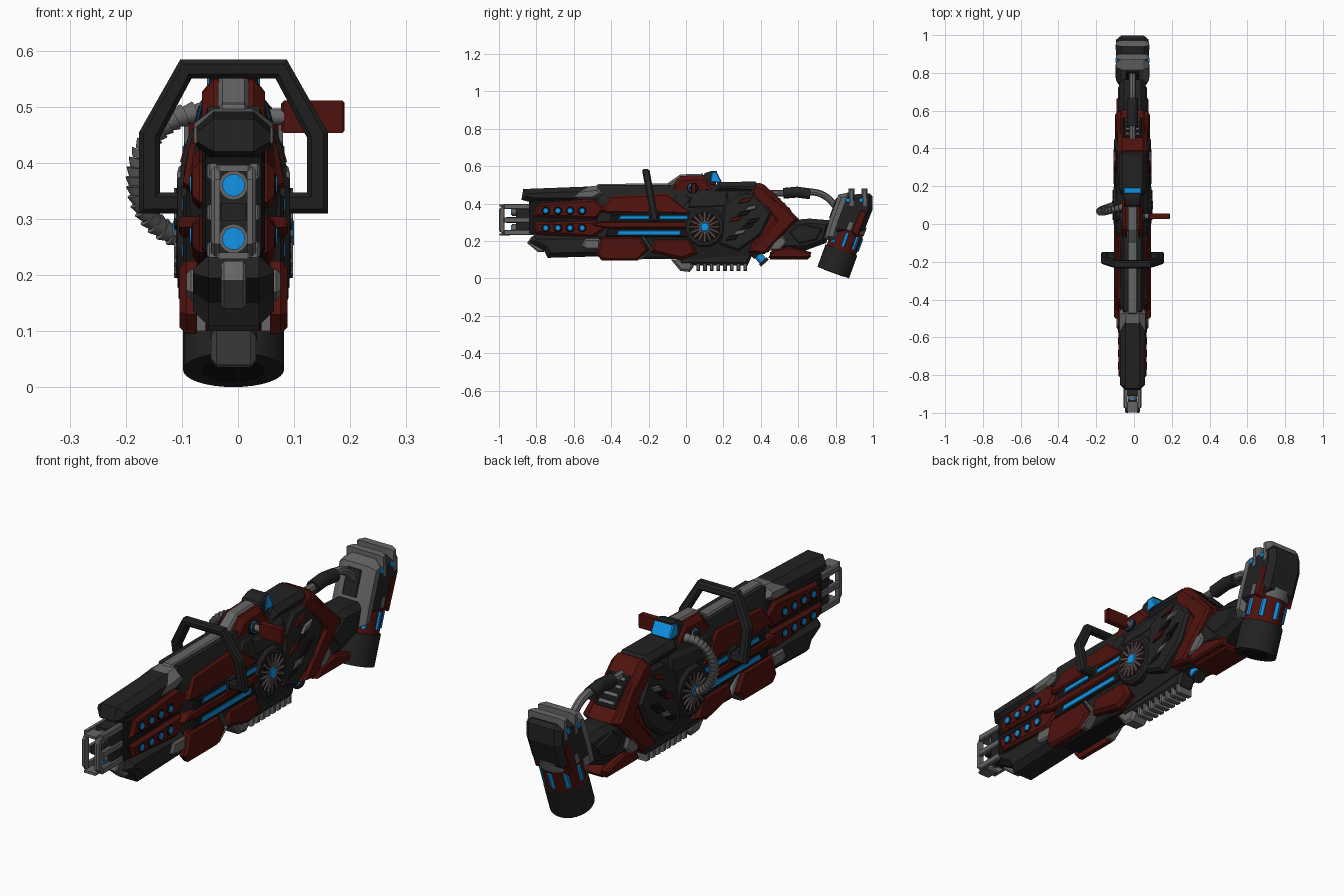
import bpy, bmesh
from math import sin, cos, pi
from mathutils import Vector, Matrix

CX = -0.008  # the weapon's centre plane


def material(name, col):
    m = bpy.data.materials.new(name)
    m.diffuse_color = (*col, 1)
    return m


DARK = material("dark_metal", (0.016, 0.016, 0.016))
BLACK = material("black_recess", (0.007, 0.007, 0.007))
GREY = material("steel", (0.13, 0.13, 0.13))
RED = material("red_paint", (0.08, 0.006, 0.004))
BLUE = material("blue_glow", (0.005, 0.3, 0.8))


def finish(bm, name, mat, smooth=False):
    bmesh.ops.recalc_face_normals(bm, faces=bm.faces)
    me = bpy.data.meshes.new(name)
    bm.to_mesh(me)
    bm.free()
    me.materials.append(mat)
    ob = bpy.data.objects.new(name, me)
    bpy.context.collection.objects.link(ob)
    ob.location.x = CX
    if smooth:
        bpy.ops.object.select_all(action='DESELECT')
        ob.select_set(True)
        bpy.context.view_layer.objects.active = ob
        bpy.ops.object.shade_smooth_by_angle(angle=0.7)
    return ob


def inset(pts, d):
    """Shrink a (y, z) polygon by d with mitred corners."""
    n = len(pts)
    P = [Vector(p) for p in pts]
    area = sum(P[i].x * P[(i + 1) % n].y - P[(i + 1) % n].x * P[i].y for i in range(n))
    s = 1 if area > 0 else -1
    out = []
    for i in range(n):
        a, b = (P[i] - P[i - 1]).normalized(), (P[(i + 1) % n] - P[i]).normalized()
        na, nb = Vector((-a.y, a.x)) * s, Vector((-b.y, b.x)) * s
        out.append(P[i] + (na + nb) * d / max(1 + na.dot(nb), 0.5))
    return out


def prism(name, pts, layers, mat, mirror=False):
    """Loft a side profile through (x, inset) layers; the receiver flanks lean in towards the top."""
    bm = bmesh.new()
    n = len(pts)
    for s in ((1, -1) if mirror else (1,)):
        rings = []
        for x, d in layers:
            lean = lambda p: 1 - 2.6 * max(0, p[1] - 0.38) if mirror and -0.5 < p[0] < 0.62 else 1
            rings.append([bm.verts.new((s * x * lean(p), p[0], p[1])) for p in inset(pts, d)])
        bm.faces.new(rings[0])
        bm.faces.new(rings[-1])
        for a, b in zip(rings, rings[1:]):
            for i in range(n):
                j = (i + 1) % n
                bm.faces.new((a[i], a[j], b[j], b[i]))
    return finish(bm, name, mat)


def slab(name, pts, w1, w2, d, mat):
    """Centred block: half width w1 at its outline, w2 on its inset side faces."""
    return prism(name, pts, [(-w2, d), (-w1, 0), (w1, 0), (w2, d)], mat)


def plate(name, pts, x0, x1, mat, d=0.008):
    """Bevelled plate on both flanks."""
    return prism(name, pts, [(x0, 0), (x1 - d, 0), (x1, d)], mat, True)


def rect(y0, y1, z0, z1):
    return [(y0, z0), (y1, z0), (y1, z1), (y0, z1)]


def ngon(y, z, r, n):
    return [(y + r * cos((i + .5) * 2 * pi / n), z + r * sin((i + .5) * 2 * pi / n)) for i in range(n)]


def rods(name, ends, r, mat, seg=20, r2=None):
    """One object made of cylinders between pairs of points."""
    bm = bmesh.new()
    for a, b in ends:
        a, b = Vector(a), Vector(b)
        d = b - a
        M = Matrix.Translation((a + b) / 2) @ d.to_track_quat('Z', 'Y').to_matrix().to_4x4()
        bmesh.ops.create_cone(bm, cap_ends=True, segments=seg, radius1=r, radius2=r2 or r, depth=d.length, matrix=M)
    return finish(bm, name, mat, True)


def tube(name, pts, r, mat):
    cu = bpy.data.curves.new(name, 'CURVE')
    cu.dimensions = '3D'
    cu.bevel_depth, cu.bevel_resolution, cu.use_fill_caps = r, 2, True
    sp = cu.splines.new('NURBS')
    sp.points.add(len(pts) - 1)
    for q, p in zip(sp.points, pts):
        q.co = (*p, 1)
    sp.use_endpoint_u = True
    cu.materials.append(mat)
    ob = bpy.data.objects.new(name, cu)
    bpy.context.collection.objects.link(ob)
    ob.location.x = CX
    bpy.ops.object.select_all(action='DESELECT')
    ob.select_set(True)
    bpy.context.view_layer.objects.active = ob
    bpy.ops.object.convert(target='MESH')
    bpy.ops.object.shade_smooth_by_angle(angle=0.7)


# Muzzle: recessed twin barrels inside an open frame of rails, posts and caps
slab("muzzle_block", rect(-0.91, -0.5, 0.235, 0.395), 0.034, 0.04, 0.01, DARK)
for z in (0.265, 0.36):
    rods("barrel", [((0, -0.93, z), (0, -0.8, z))], 0.026, GREY)
    rods("barrel_glow", [((0, -0.935, z), (0, -0.92, z))], 0.02, BLUE)
    slab("muzzle_cap", rect(-0.998, -0.94, z + (0.025 if z > 0.3 else -0.036), z + (0.036 if z > 0.3 else -0.025)),
         0.026, 0.03, 0.003, GREY)
for z in (0.245, 0.312, 0.385):
    plate("muzzle_rail", rect(-0.975, -0.78, z - 0.014, z + 0.014), 0.03, 0.047, GREY, 0.004)
plate("muzzle_post", [(-1.0, 0.255), (-1.0, 0.37), (-0.97, 0.397), (-0.97, 0.23)], 0.024, 0.04, GREY, 0.006)
slab("muzzle_bridge", rect(-0.96, -0.9, 0.297, 0.328), 0.022, 0.026, 0.003, DARK)

# Front shroud
slab("front_core", [(-0.84, 0.24), (-0.84, 0.41), (-0.45, 0.44), (-0.45, 0.2)], 0.05, 0.056, 0.01, BLACK)
slab("top_shroud", [(-0.88, 0.42), (-0.87, 0.478), (-0.5, 0.492), (-0.45, 0.44), (-0.6, 0.405), (-0.82, 0.405)],
     0.036, 0.066, 0.025, DARK)
slab("shroud_saddle", [(-0.64, 0.42), (-0.58, 0.485), (-0.47, 0.497), (-0.42, 0.45), (-0.5, 0.41)], 0.035, 0.07, 0.025, GREY)
plate("upper_barrel_guard", [(-0.82, 0.33), (-0.79, 0.4), (-0.5, 0.425), (-0.43, 0.38), (-0.48, 0.318)], 0.045, 0.073, RED, 0.012)
plate("lower_barrel_guard", [(-0.8, 0.24), (-0.82, 0.3), (-0.48, 0.308), (-0.42, 0.27), (-0.5, 0.22)], 0.045, 0.073, RED, 0.012)
for i in range(4):
    for z in (0.27, 0.362):
        y = -0.75 + 0.065 * i
        plate("vent_ring", ngon(y, z, 0.022, 16), 0.06, 0.076, BLACK, 0.003)
        plate("vent_light", ngon(y, z, 0.015, 16), 0.06, 0.078, BLUE, 0.002)
slab("lower_nose", [(-0.84, 0.195), (-0.81, 0.235), (-0.45, 0.235), (-0.4, 0.12), (-0.74, 0.11), (-0.76, 0.15)],
     0.045, 0.072, 0.025, DARK)
slab("nose_tip", [(-0.85, 0.19), (-0.825, 0.225), (-0.76, 0.22), (-0.76, 0.14), (-0.79, 0.14)], 0.017, 0.022, 0.006, GREY)
plate("nose_cheek", [(-0.56, 0.17), (-0.54, 0.21), (-0.46, 0.21), (-0.46, 0.155), (-0.53, 0.155)], 0.05, 0.084, GREY)
plate("lower_fairing", [(-0.48, 0.13), (-0.45, 0.095), (-0.26, 0.095), (-0.2, 0.15), (-0.25, 0.225), (-0.45, 0.225)],
      0.065, 0.096, RED, 0.012)
plate("fairing_edge", [(-0.26, 0.1), (-0.19, 0.15), (-0.24, 0.225), (-0.225, 0.225), (-0.175, 0.15), (-0.24, 0.1)],
      0.05, 0.09, GREY, 0.004)

# Main receiver
slab("receiver_core", [(-0.5, 0.2), (-0.5, 0.42), (-0.46, 0.5), (0.38, 0.5), (0.57, 0.31), (0.4, 0.13), (0, 0.1), (-0.4, 0.12)],
     0.046, 0.084, 0.115, DARK)
slab("top_spine", [(-0.5, 0.46), (-0.47, 0.505), (-0.1, 0.508), (-0.03, 0.556), (0.09, 0.56), (0.12, 0.48)], 0.02, 0.028, 0.01, GREY)
slab("sight_base", [(-0.12, 0.44), (-0.03, 0.548), (0.1, 0.552), (0.18, 0.46)], 0.036, 0.056, 0.025, RED)
slab("sight_hood", [(0.06, 0.5), (0.1, 0.562), (0.135, 0.575), (0.165, 0.575), (0.16, 0.5)], 0.04, 0.044, 0.006, DARK)
slab("sight_glass", [(0.13, 0.515), (0.135, 0.568), (0.162, 0.572), (0.19, 0.52), (0.18, 0.51)], 0.042, 0.047, 0.005, BLUE)
slab("rear_cover", [(0.14, 0.46), (0.17, 0.515), (0.37, 0.518), (0.43, 0.46)], 0.052, 0.072, 0.025, DARK)
plate("upper_side_panel", [(-0.46, 0.36), (-0.4, 0.44), (-0.1, 0.455), (-0.03, 0.4), (0.03, 0.348), (-0.42, 0.348)],
      0.05, 0.09, RED, 0.01)
plate("strip_backing", [(-0.43, 0.22), (-0.4, 0.345), (0.04, 0.345), (0.04, 0.22)], 0.06, 0.09, BLACK, 0.006)
plate("upper_light_strip", [(-0.36, 0.316), (-0.35, 0.336), (0.01, 0.336), (0.01, 0.316)], 0.08, 0.093, BLUE, 0.002)
plate("lower_light_strip", [(-0.37, 0.234), (-0.36, 0.256), (-0.03, 0.256), (-0.03, 0.234)], 0.08, 0.093, BLUE, 0.002)
plate("middle_side_panel", [(-0.5, 0.285), (-0.46, 0.304), (0.03, 0.304), (0.03, 0.268), (-0.42, 0.268)], 0.06, 0.097, RED, 0.006)
plate("lower_side_panel", [(-0.19, 0.14), (-0.17, 0.215), (0.02, 0.215), (0.06, 0.13), (-0.02, 0.1)], 0.05, 0.088, RED, 0.015)
plate("front_hinge", [(-0.09, 0.4), (-0.05, 0.46), (0, 0.46), (0.03, 0.42), (-0.02, 0.37)], 0.05, 0.085, DARK)
plate("turbine_shoulder", [(0.0, 0.37), (0.02, 0.44), (0.22, 0.46), (0.24, 0.38)], 0.05, 0.088, DARK, 0.012)
plate("pivot_ring", ngon(0.035, 0.485, 0.032, 12), 0.04, 0.084, BLACK, 0.004)
plate("pivot_glow", ngon(0.035, 0.485, 0.024, 12), 0.04, 0.087, BLUE, 0.002)
plate("pivot_cap", ngon(0.035, 0.485, 0.019, 12), 0.04, 0.092, DARK, 0.004)

# Rear frame and its vented side panels
slab("rear_frame", [(0.34, 0.49), (0.39, 0.512), (0.42, 0.5), (0.605, 0.315), (0.44, 0.14), (0.34, 0.13)], 0.056, 0.08, 0.025, RED)
plate("rear_chevron", [(0.34, 0.5), (0.42, 0.49), (0.595, 0.315), (0.42, 0.13), (0.33, 0.14), (0.48, 0.31)], 0.06, 0.092, RED, 0.012)
plate("vent_panel", [(0.2, 0.4), (0.28, 0.46), (0.36, 0.465), (0.46, 0.35), (0.4, 0.23), (0.28, 0.145), (0.18, 0.18)],
      0.06, 0.098, DARK, 0.012)
for k, (y, z) in enumerate([(0.23, 0.2), (0.27, 0.23), (0.31, 0.26), (0.25, 0.3), (0.29, 0.33), (0.33, 0.36), (0.34, 0.29), (0.3, 0.4)]):
    plate("vent_slot", [(y - 0.02, z), (y, z + 0.025), (y + 0.055, z + 0.035), (y + 0.035, z + 0.01)], 0.09, 0.101,
          (BLACK, GREY, BLACK, RED)[k % 4], 0.003)
slab("grille_bed", [(0.445, 0.45), (0.46, 0.466), (0.565, 0.361), (0.55, 0.345)], 0.046, 0.05, 0.003, BLACK)
for i in range(4):
    y, z = 0.47 + 0.025 * i, 0.452 - 0.025 * i
    slab("rear_grille", [(y - .02, z - .02), (y + .004, z + .004), (y + .012, z - .004), (y - .012, z - .028)], 0.034, 0.036, 0.002, GREY)

# Side turbines
FY, FZ = 0.10, 0.275
plate("turbine_housing", ngon(FY, FZ, 0.112, 12), 0.06, 0.1, DARK, 0.012)
plate("turbine_face", ngon(FY, FZ, 0.082, 32), 0.08, 0.102, BLACK, 0.002)
plate("turbine_hub", ngon(FY, FZ, 0.034, 16), 0.09, 0.105, GREY, 0.004)
plate("turbine_light", ngon(FY, FZ, 0.024, 16), 0.09, 0.108, BLUE, 0.003)
for k, r, mat in ((0, 0.007, GREY), (0.5, 0.004, RED)):
    rods("turbine_spokes", [((s * 0.1, FY + 0.03 * cos(a), FZ + 0.03 * sin(a)), (s * 0.1, FY + 0.08 * cos(a), FZ + 0.08 * sin(a)))
                            for s in (1, -1) for a in [(i + k) * pi / 8 for i in range(16)]], r, mat, 6)

# Underside rail with ribs, and small lamp
slab("rail_beam", [(-0.04, 0.07), (-0.04, 0.13), (0.36, 0.14), (0.33, 0.07)], 0.03, 0.042, 0.015, DARK)
slab("rail_front", [(-0.08, 0.1), (-0.03, 0.04), (0.02, 0.035), (0.04, 0.06), (0.03, 0.11)], 0.03, 0.04, 0.012, GREY)
for i in range(8):
    y = 0.055 + 0.036 * i
    slab("rail_rib", rect(y, y + 0.02, 0.04, 0.1), 0.032, 0.038, 0.004, GREY)
slab("belly_vent", [(-0.42, 0.1), (-0.42, 0.14), (-0.06, 0.14), (-0.06, 0.105)], 0.045, 0.05, 0.01, BLACK)
rods("lamp_body", [((0, 0.35, 0.16), (0, 0.385, 0.122))], 0.028, DARK)
rods("lamp_glow", [((0, 0.38, 0.128), (0, 0.412, 0.093))], 0.022, BLUE)
rods("lamp_rim", [((0, 0.41, 0.095), (0, 0.422, 0.082))], 0.028, DARK)

# Carrying handle: bar outline in the x-z plane, leaning forward
right = [(0.09, 0.31), (0.168, 0.31), (0.168, 0.455), (0.095, 0.584)]
inner = [(0.075, 0.55), (0.131, 0.445), (0.131, 0.347), (0.09, 0.347)]
loop = right + [(-x, z) for x, z in reversed(right)] + [(-x, z) for x, z in reversed(inner)] + inner
handle = prism("carry_handle", loop, [(-0.02, 0.008), (-0.012, 0), (0.012, 0), (0.02, 0.008)], DARK)
for v in handle.data.vertices:
    y, x, z = v.co
    v.co = (x, y - 0.17 - 0.18 * (z - 0.33), z)
handle.data.flip_normals()
plate("handle_foot", rect(-0.2, -0.14, 0.3, 0.36), 0.07, 0.1, DARK)

# Side paddle on a stem (right) and ribbed hose (left)
rods("paddle_stem", [((0.05, 0.04, 0.482), (0.09, 0.04, 0.482))], 0.015, GREY, 10)
prism("side_paddle", rect(0.027, 0.055, 0.453, 0.511), [(0.085, 0.005), (0.09, 0), (0.194, 0), (0.198, 0.004)], RED)
B = [Vector(p) for p in ((-0.05, 0.09, 0.49), (-0.19, 0.05, 0.49), (-0.215, 0.06, 0.3), (-0.095, 0.10, 0.268))]
path = [B[0] * (1 - t) ** 3 + B[1] * 3 * t * (1 - t) ** 2 + B[2] * 3 * t * t * (1 - t) + B[3] * t ** 3
        for t in [i / 20 for i in range(21)]]
rods("ribbed_hose", list(zip(path, path[1:])), 0.021, GREY, 14, 0.015)

# Neck between receiver and stock
slab("neck", [(0.46, 0.29), (0.6, 0.315), (0.66, 0.32), (0.78, 0.31), (0.75, 0.19), (0.64, 0.15), (0.42, 0.15)], 0.045, 0.07, 0.025, DARK)
plate("neck_side", [(0.54, 0.25), (0.62, 0.3), (0.74, 0.27), (0.7, 0.2), (0.6, 0.18)], 0.05, 0.076, DARK, 0.012)
plate("neck_bracket", [(0.44, 0.15), (0.47, 0.21), (0.52, 0.23), (0.54, 0.19), (0.5, 0.15)], 0.05, 0.083, GREY)
slab("neck_skid", [(0.45, 0.1), (0.45, 0.14), (0.5, 0.17), (0.64, 0.15), (0.67, 0.12), (0.65, 0.1)], 0.05, 0.06, 0.01, RED)
plate("neck_skid_side", [(0.44, 0.11), (0.46, 0.15), (0.55, 0.17), (0.67, 0.14), (0.66, 0.11)], 0.055, 0.084, RED)
tube("feed_pipe", [(0, 0.44, 0.455), (0, 0.5, 0.455), (0, 0.6, 0.458), (0, 0.7, 0.47), (0, 0.77, 0.43), (0, 0.81, 0.37)], 0.018, GREY)
rods("pipe_sleeve", [((0, 0.52, 0.455), (0, 0.6, 0.462)), ((0, 0.59, 0.462), (0, 0.665, 0.452))], 0.029, DARK, 14)

# Stock: tilted canister below, angular housing above
AX, PERP, BASE = Vector((0, 0.34, 0.94)), Vector((0, 0.94, -0.34)), Vector((0, 0.787, 0.031))
at = lambda s: BASE + AX * s
rods("canister_base", [(at(0), at(0.13))], 0.09, DARK, 32)
rods("canister_base_cap", [(at(-0.002), at(0.01))], 0.055, BLACK, 32)
rods("canister_body", [(at(0.12), at(0.26))], 0.083, RED, 32)
rods("canister_band", [(at(0.24), at(0.285))], 0.087, GREY, 32)
dirs = [PERP * cos(a) + Vector((1, 0, 0)) * sin(a) for a in [i * pi / 4 for i in range(-3, 4)]]
rods("canister_lights", [(at(0.15) + d * 0.077, at(0.225) + d * 0.077) for d in dirs], 0.013, BLUE, 6)
slab("stock_housing", [(0.76, 0.25), (0.8, 0.38), (0.84, 0.445), (0.98, 0.455), (0.998, 0.44), (0.998, 0.37), (0.955, 0.26), (0.9, 0.23)],
     0.06, 0.086, 0.022, DARK)
slab("stock_front", [(0.735, 0.21), (0.765, 0.31), (0.815, 0.448), (0.87, 0.46), (0.88, 0.43), (0.83, 0.3), (0.8, 0.2)],
     0.055, 0.087, 0.02, GREY)
slab("stock_inlay", [(0.765, 0.325), (0.803, 0.43), (0.84, 0.42), (0.8, 0.31)], 0.03, 0.034, 0.004, DARK)
plate("stock_cheek", [(0.88, 0.25), (0.93, 0.37), (0.975, 0.36), (0.92, 0.22)], 0.06, 0.088, RED)
for y in (0.885, 0.955):
    slab("stock_hoop", [(y - 0.018, 0.38), (y - 0.016, 0.48), (y + 0.016, 0.48), (y + 0.018, 0.38)], 0.066, 0.088, 0.008, GREY)
    plate("stock_light", ngon(y - 0.018, 0.418, 0.013, 12), 0.08, 0.091, BLUE, 0.002)
